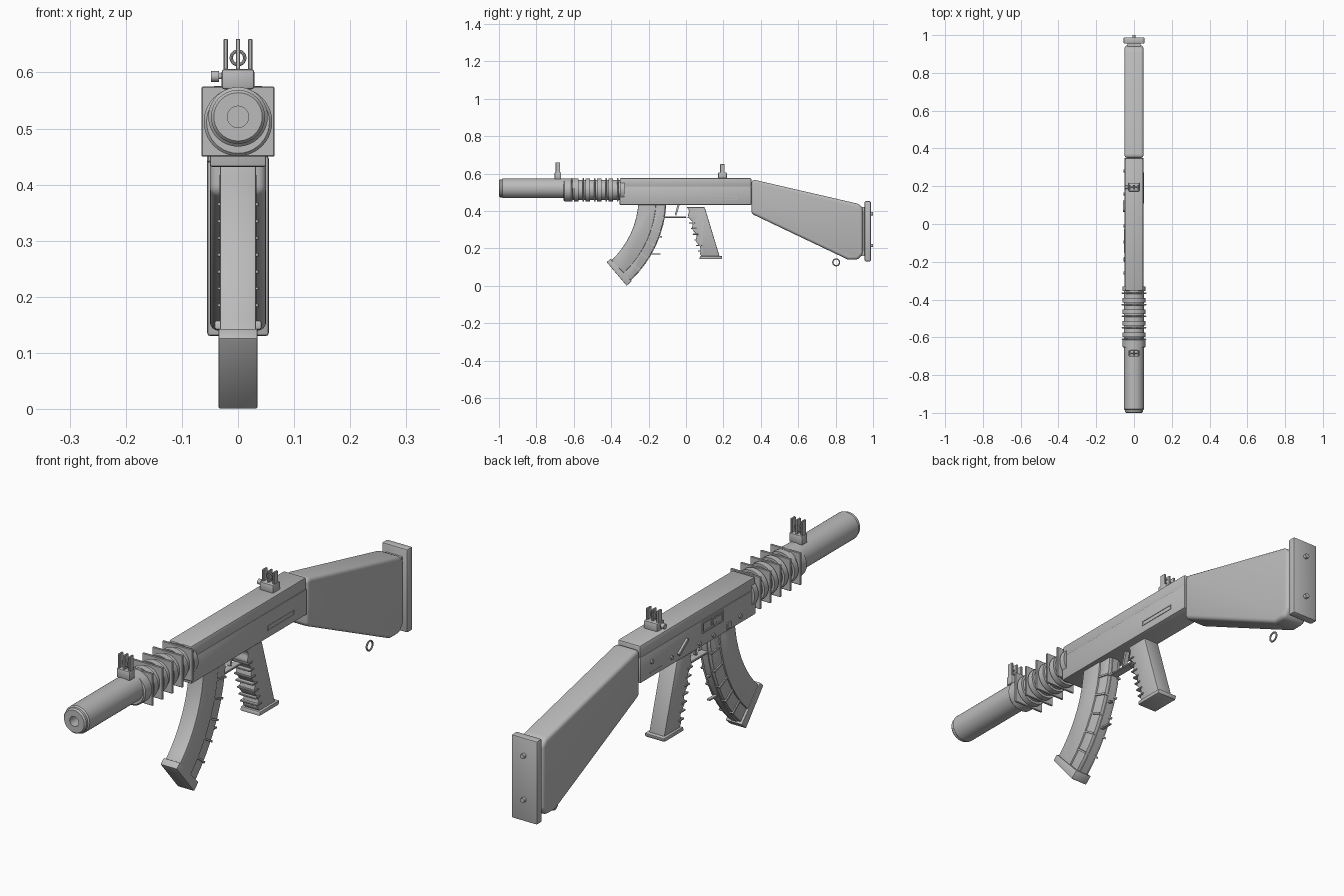
import bpy, bmesh, math
from mathutils import Matrix, Vector

cube = bpy.data.objects.get("Cube")
if cube:
    bpy.data.objects.remove(cube, do_unlink=True)

GREY = (0.5, 0.5, 0.5, 1)
mat = bpy.data.materials.new("plain grey")
mat.use_nodes = True
mat.diffuse_color = GREY
mat.node_tree.nodes["Principled BSDF"].inputs["Base Color"].default_value = GREY


def finish(name, bm, bevel=0, segments=2):
    if bevel:
        sharp = [e for e in bm.edges if e.calc_face_angle(0) > 0.45]
        bmesh.ops.bevel(bm, geom=sharp, offset=bevel, segments=segments,
                        affect='EDGES', profile=0.5, clamp_overlap=True)
    bmesh.ops.recalc_face_normals(bm, faces=bm.faces)
    mesh = bpy.data.meshes.new(name)
    bm.to_mesh(mesh)
    bm.free()
    mesh.materials.append(mat)
    obj = bpy.data.objects.new(name, mesh)
    bpy.context.collection.objects.link(obj)
    bpy.ops.object.select_all(action='DESELECT')
    obj.select_set(True)
    bpy.context.view_layer.objects.active = obj
    bpy.ops.object.shade_smooth_by_angle(angle=math.radians(35))
    return obj


def box(name, x, y, z, bevel=0.0, segments=2):
    """Box from (low, high) ranges."""
    bm = bmesh.new()
    bmesh.ops.create_cube(bm, size=1)
    for v in bm.verts:
        v.co = [r[0] + (c + 0.5) * (r[1] - r[0]) for c, r in zip(v.co, (x, y, z))]
    return finish(name, bm, bevel, segments)


def slab(name, profile, half, bevel=0.0, segments=2, mid=0.0):
    """Side profile of (y, z) points, extruded across x."""
    bm = bmesh.new()
    face = bm.faces.new([bm.verts.new((mid - half, y, z)) for y, z in profile])
    new = bmesh.ops.extrude_face_region(bm, geom=[face])["geom"]
    bmesh.ops.translate(bm, vec=(2 * half, 0, 0),
                        verts=[v for v in new if isinstance(v, bmesh.types.BMVert)])
    return finish(name, bm, bevel, segments)


def lathe(name, profile, axis='Y', center=(0, 0, 0), closed=False, steps=40):
    """Spin (radius, along) points around an axis."""
    bm = bmesh.new()
    vs = [bm.verts.new((r, 0, a)) for r, a in profile]
    pairs = list(zip(vs, vs[1:])) + ([(vs[-1], vs[0])] if closed else [])
    edges = [bm.edges.new(p) for p in pairs]
    bmesh.ops.spin(bm, geom=vs + edges, axis=(0, 0, 1), cent=(0, 0, 0),
                   angle=2 * math.pi, steps=steps)
    bmesh.ops.remove_doubles(bm, verts=bm.verts, dist=1e-5)
    turn = Vector((0, 0, 1)).rotation_difference(
        Vector((0, 1, 0)) if axis == 'Y' else Vector((1, 0, 0))).to_matrix().to_4x4()
    bm.transform(Matrix.Translation(center) @ turn)
    return finish(name, bm)


def rod(name, radius, low, high, axis, center, steps=16):
    return lathe(name, [(0, low), (radius, low), (radius, high), (0, high)],
                 axis, center, steps=steps)


def ring(name, radius, thick, axis, center):
    section = [(radius + thick * math.cos(k * math.pi / 4),
                thick * math.sin(k * math.pi / 4)) for k in range(8)]
    return lathe(name, section, axis, center, closed=True, steps=28)


# Barrel with a hollow muzzle
BORE = (0, 0, 0.521)
lathe("barrel", [(0, -0.95), (0.019, -0.95), (0.019, -1), (0.043, -1), (0.048, -0.994),
                 (0.048, -0.985), (0.053, -0.98), (0.053, -0.6), (0, -0.6)], 'Y', BORE)

# Handguard drum with square cooling fins
GUARD = (0, 0, 0.512)
lathe("handguard", [(0, -0.655), (0.056, -0.655), (0.061, -0.65), (0.061, -0.61),
                    (0.053, -0.605), (0.053, -0.35), (0, -0.35)], 'Y', GUARD)
for i in range(5):
    y = -0.61 + i * 0.061
    box("cooling_fin", (-0.065, 0.065), (y - 0.004, y + 0.004), (0.45, 0.575), 0.002, 1)
    lathe("guard_collar", [(0, y + 0.012), (0.062, y + 0.012), (0.062, y + 0.036),
                           (0, y + 0.036)], 'Y', GUARD)

# Receiver and its top cover
box("receiver", (-0.05, 0.05), (-0.355, 0.35), (0.432, 0.531), 0.004)
box("receiver_cover", (-0.0485, 0.0485), (-0.354, 0.349), (0.527, 0.576), 0.007)

# Stock, butt plate and sling ring
slab("stock", [(0.35, 0.564), (0.375, 0.564), (0.925, 0.437), (0.945, 0.415), (0.945, 0.17),
               (0.92, 0.14), (0.865, 0.14), (0.35, 0.385)], 0.05, 0.022, 4)
box("butt_plate", (-0.055, 0.055), (0.955, 0.988), (0.13, 0.452), 0.006)
box("butt_spacer", (-0.035, 0.035), (0.93, 0.96), (0.16, 0.42))
for z in (0.385, 0.215):
    rod("butt_screw", 0.009, 0.98, 1.0, 'Y', (0, 0, z))
ring("sling_ring", 0.018, 0.0035, 'X', (0, 0.803, 0.125))

# Pistol grip with finger grooves, ridges and foot
grooves = [(0.003 + 0.083 * t + 0.007 * math.sin(t * 8 * math.pi) * (0 < t < 1), 0.42 - 0.265 * t)
           for t in (i / 24 for i in range(25))]
slab("grip", [(0.18, 0.155), (0.1, 0.42)] + grooves, 0.033, 0.004, 2)
slab("grip_foot", [(0.072, 0.142), (0.19, 0.142), (0.195, 0.158), (0.075, 0.158)], 0.042, 0.004)
for i in range(7):
    z = 0.365 - i * 0.03
    y = 0.003 + (0.42 - z) * 0.31
    box("grip_ridge", (-0.037, 0.037), (y - 0.012, y + 0.018), (z - 0.003, z + 0.003), 0.001, 1)

# Trigger and its guard
box("trigger_guard", (-0.016, 0.016), (-0.12, 0.0), (0.362, 0.37), 0.002, 1)
slab("trigger", [(-0.045, 0.435), (-0.06, 0.378), (-0.052, 0.376), (-0.033, 0.435)], 0.008)

# Curved magazine, built from sectors about one centre
PIVOT = (-0.7185, 0.473)


def sector(name, r0, r1, t0, t1, half, steps=8, bevel=0.0, mid=0.0):
    def arc(r):
        angles = [math.radians(t0 + (t1 - t0) * i / steps) for i in range(steps + 1)]
        return [(PIVOT[0] + r * math.cos(a), PIVOT[1] - r * math.sin(a)) for a in angles]
    return slab(name, arc(r0) + arc(r1)[::-1], half, bevel, 2, mid)


sector("magazine", 0.465, 0.56, 2, 47, 0.032, 8, 0.004)
sector("magazine_back", 0.55, 0.611, 2, 47, 0.026, 8, 0.003)
sector("magazine_spine", 0.6, 0.615, 2, 47, 0.013, 8)
for i in range(5):
    t = 10 + i * 7.3
    sector("magazine_rib", 0.555, 0.614, t, t + 0.7, 0.0305, 1)
sector("magazine_foot", 0.455, 0.62, 46.3, 49.7, 0.035, 2, 0.003)
for y, z in ((-0.15, 0.262), (-0.16, 0.17)):
    box("magazine_catch", (-0.006, 0.006), (y - 0.035, y + 0.023), (z - 0.003, z + 0.003))


# Sights: base, outer wings, post and ring
def sight(prefix, y, top, depth):
    box(prefix + "_base", (-0.029, 0.029), (y - depth, y + depth), (0.57, 0.606), 0.005)
    for x in (-0.022, 0, 0.022):
        box(prefix + "_post", (x - 0.004, x + 0.004), (y - 0.012, y + 0.012),
            (0.6, top), 0.0015, 1)
    ring(prefix + "_ring", 0.012, 0.003, 'Y', (0, y, 0.626))


sight("front_sight", -0.685, 0.66, 0.017)
sight("rear_sight", 0.195, 0.65, 0.023)
rod("sight_knob", 0.01, -0.048, -0.034, 'X', (0, 0.195, 0.593))
rod("sight_knob_shaft", 0.005, -0.04, 0, 'X', (0, 0.195, 0.593))

# Port, lever and pins on the right side
P = (-0.054, -0.045)
for z in (0.485, 0.522):
    box("port_edge", P, (-0.15, -0.03), (z - 0.003, z + 0.003))
for y in (-0.15, -0.09, -0.03):
    box("port_end", P, (y - 0.003, y + 0.003), (0.482, 0.525))
box("port_bolt", (-0.052, -0.04), (-0.14, -0.08), (0.495, 0.512), 0.001, 1)
slab("selector_lever", [(0.125, 0.462), (0.07, 0.502), (0.064, 0.492), (0.12, 0.452)],
     0.005, 0.001, 1, -0.054)
box("magazine_bracket", (-0.055, -0.045), (-0.2, -0.175), (0.44, 0.465), 0.002, 1)
for y, z in ((0.28, 0.49), (0.16, 0.46), (-0.01, 0.45), (-0.095, 0.45), (-0.26, 0.46)):
    rod("receiver_pin", 0.008, -0.055, -0.045, 'X', (0, y, z))
box("rear_slot", (-0.051, -0.045), (0.22, 0.29), (0.448, 0.452))

# Long slot on the left side
for z in (0.462, 0.478):
    box("slot_edge", (0.045, 0.052), (0.11, 0.27), (z - 0.0015, z + 0.0015))
for y in (0.11, 0.27):
    box("slot_end", (0.045, 0.052), (y - 0.0015, y + 0.0015), (0.4605, 0.4795))
